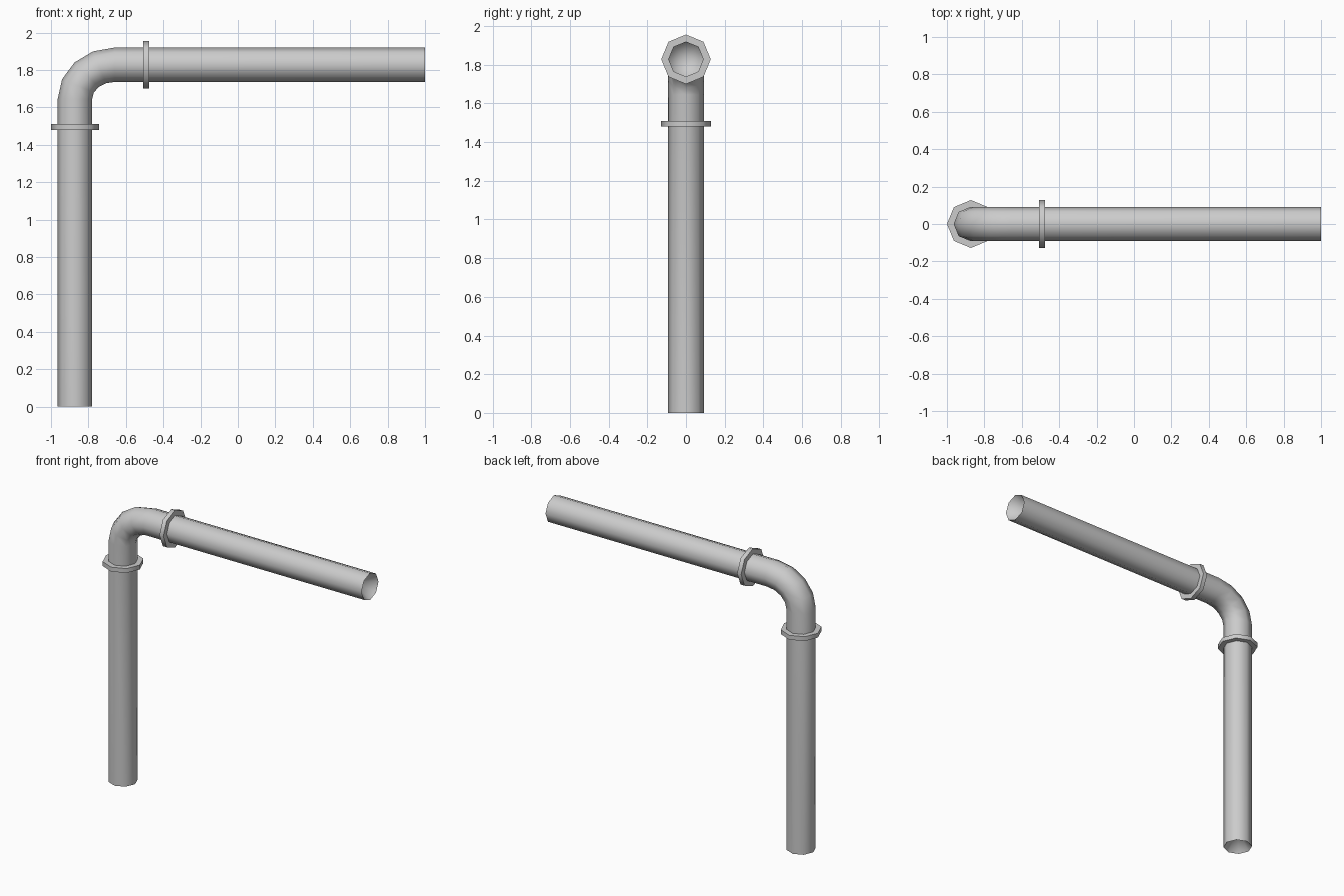
import bpy, bmesh, math
from mathutils import Vector

if "Cube" in bpy.data.objects:
    bpy.data.objects.remove(bpy.data.objects["Cube"])

SIDES = 8
PX, PZ, R = -0.872, 1.828, 0.092   # riser axis x, arm axis z, pipe radius


def sweep(name, stations, tip_start=None, tip_end=None, closed=False):
    """Octagonal skin through stations (x, z, tilt, radius) in the XZ plane."""
    bm = bmesh.new()
    rings = []
    for x, z, tilt, r in stations:
        side = Vector((-math.cos(tilt), 0, math.sin(tilt)))
        ring = []
        for i in range(SIDES):
            a = 2 * math.pi * i / SIDES
            ring.append(bm.verts.new(Vector((x, 0, z)) + side * r * math.cos(a)
                                     + Vector((0, r * math.sin(a), 0))))
        rings.append(ring)
    pairs = list(zip(rings, rings[1:]))
    if closed:
        pairs.append((rings[-1], rings[0]))
    for a, b in pairs:
        for i in range(SIDES):
            j = (i + 1) % SIDES
            bm.faces.new((a[i], a[j], b[j], b[i]))
    for tip, ring in ((tip_start, rings[0]), (tip_end, rings[-1])):
        if tip:
            v = bm.verts.new(tip)
            for i in range(SIDES):
                bm.faces.new((ring[i], ring[(i + 1) % SIDES], v))
    bmesh.ops.recalc_face_normals(bm, faces=bm.faces)
    me = bpy.data.meshes.new(name)
    bm.to_mesh(me)
    bm.free()
    ob = bpy.data.objects.new(name, me)
    bpy.context.collection.objects.link(ob)
    bpy.context.view_layer.objects.active = ob
    ob.select_set(True)
    bpy.ops.object.shade_smooth_by_angle(angle=math.radians(50))
    ob.select_set(False)
    return ob


# Bent pipe with hollowed ends
CX, CZ = -0.66, 1.645              # elbow centre
path = [(PX, 0, 0, R)]
for k in range(5):
    t = math.pi / 2 * k / 4
    path.append((CX + (PX - CX) * math.cos(t), CZ + (PZ - CZ) * math.sin(t), t, R))
path.append((1, PZ, math.pi / 2, R))
sweep("bent_pipe", path, (PX, 0, 0.12), (0.88, 0, PZ))


# Joint collars
def collar(name, x, z, tilt):
    h, ro, ri = 0.015, 0.128, 0.088
    dx, dz = math.sin(tilt) * h, math.cos(tilt) * h
    sweep(name, [(x + s * dx, z + s * dz, tilt, r)
                 for s, r in ((-1, ri), (-1, ro), (1, ro), (1, ri))], closed=True)


collar("riser_collar", PX, 1.495, 0)
collar("arm_collar", -0.492, PZ, math.pi / 2)
